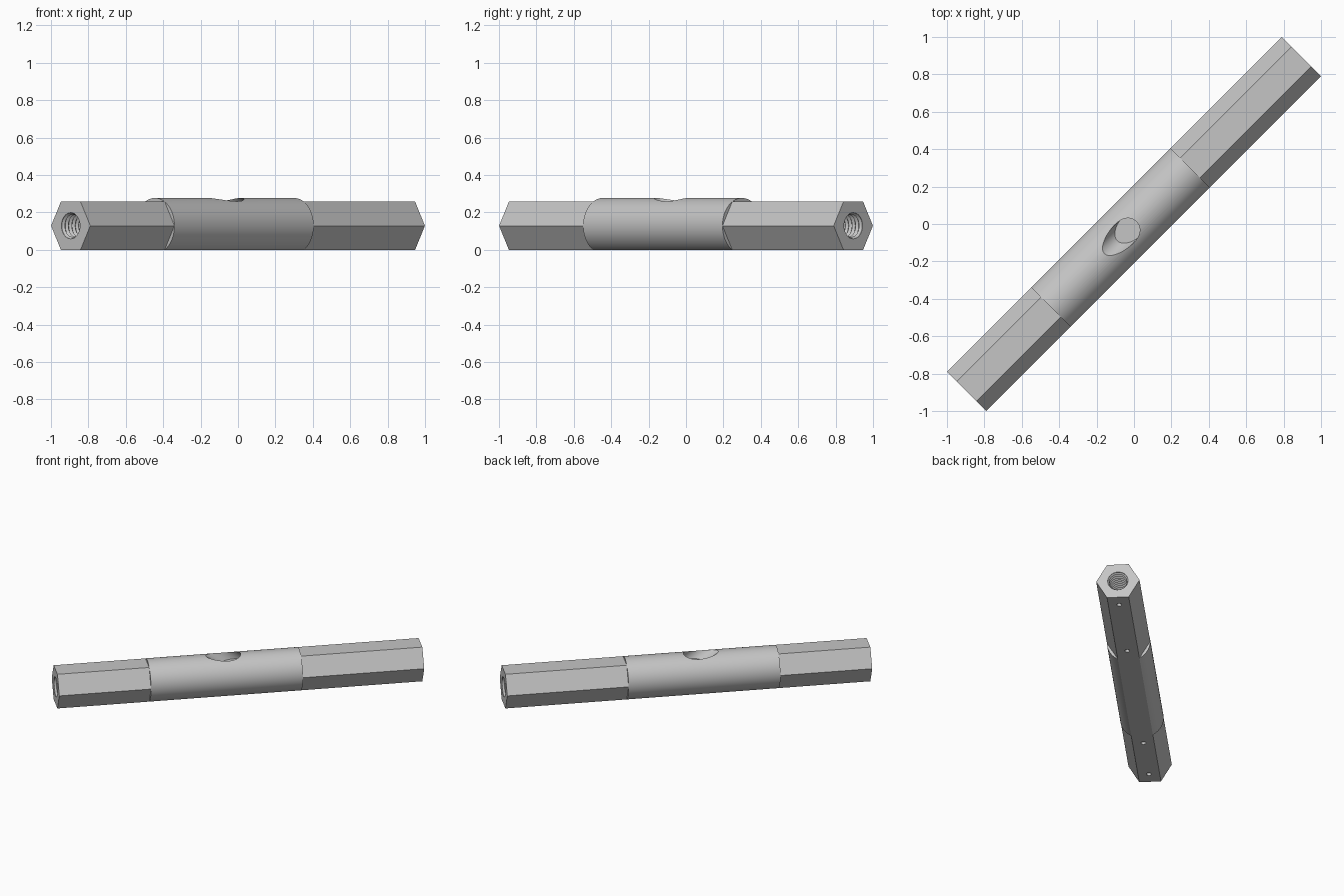
import bpy, bmesh, math
from mathutils import Matrix, Vector

if "Cube" in bpy.data.objects:
    bpy.data.objects.remove(bpy.data.objects["Cube"])

R = 0.1485                       # hexagon corner radius and sleeve radius
A = R * math.cos(math.pi / 6)    # hexagon flat height from the axis
HALF = 1.265                     # half length of the bar
S0, S1 = -0.629, 0.424           # sleeve start and end along the bar
TURN = Matrix.Rotation(math.radians(45), 4, 'Z')

steel = bpy.data.materials.new("grey steel")
steel.diffuse_color = (0.56, 0.56, 0.56, 1)
steel.use_nodes = True
steel.node_tree.nodes["Principled BSDF"].inputs["Base Color"].default_value = steel.diffuse_color


def loft(name, rings):
    """Closed skin through rings of equal point count, turned onto the diagonal."""
    bm = bmesh.new()
    loops = [[bm.verts.new(TURN @ Vector(p)) for p in ring] for ring in rings]
    n = len(loops[0])
    for a, b in zip(loops, loops[1:]):
        for i in range(n):
            j = (i + 1) % n
            bm.faces.new((a[i], a[j], b[j], b[i]))
    bm.faces.new(loops[0][::-1])
    bm.faces.new(loops[-1])
    bmesh.ops.remove_doubles(bm, verts=bm.verts, dist=1e-5)
    bmesh.ops.recalc_face_normals(bm, faces=bm.faces)
    me = bpy.data.meshes.new(name)
    bm.to_mesh(me)
    bm.free()
    me.materials.append(steel)
    ob = bpy.data.objects.new(name, me)
    bpy.context.collection.objects.link(ob)
    return ob


def section(t, rounded):
    """Hexagon outline, or a round one with a flat underside."""
    pts = []
    for i in range(72):
        ang = 2 * math.pi * i / 72
        off = (ang % (math.pi / 3)) - math.pi / 6
        if i % 12 == 0:
            off = math.pi / 6
        under = 48 <= i <= 60
        r = R if rounded and not under else A / math.cos(off)
        pts.append((t, r * math.cos(ang), A + r * math.sin(ang)))
    return pts


def circle_x(t, r, n=40):
    return [(t, r * math.cos(2 * math.pi * i / n), A + r * math.sin(2 * math.pi * i / n))
            for i in range(n)]


def ellipse_z(t, z, a, b, n=48):
    return [(t + a * math.cos(2 * math.pi * i / n), b * math.sin(2 * math.pi * i / n), z)
            for i in range(n)]


# Hexagonal bar with the rounded middle sleeve
bar = loft("threaded_bar", [section(-HALF, False), section(S0, False), section(S0, True),
                            section(S1, True), section(S1, False), section(HALF, False)])
cutters = []

# Threaded bores in both ends
for side, inner in ((-1, S0), (1, S1)):
    depth = HALF - abs(inner)
    teeth = int(depth / 0.026)
    rings = [circle_x(side * (HALF + 0.02), 0.07)]
    for k in range(teeth):
        t = HALF - 0.003 - k * 0.026
        rings += [circle_x(side * t, 0.07), circle_x(side * (t - 0.013), 0.06)]
    rings.append(circle_x(inner, 0.06))
    cutters.append(loft("bore_cutter", rings))

# Slanted blind hole in the top of the sleeve
top, floor, slope = A + R, 0.207, 1.39
cutters.append(loft("slanted_hole_cutter",
                    [ellipse_z(-0.103 + (top - z) * slope, z, 0.121, 0.07)
                     for z in (floor, 0.32)]))

# Small screw holes in the underside
for t in (-1.16, -0.734, 0.529, 1.16):
    cutters.append(loft("screw_hole_cutter",
                        [ellipse_z(t, z, 0.017, 0.017, 20) for z in (-0.03, 0.1)]))

# Cut all holes and clear the helpers
bpy.context.view_layer.objects.active = bar
bar.select_set(True)
for c in cutters:
    c.hide_render = True
    m = bar.modifiers.new("cut", 'BOOLEAN')
    m.operation = 'DIFFERENCE'
    m.solver = 'EXACT'
    m.object = c
    bpy.ops.object.modifier_apply(modifier=m.name)
    bpy.data.objects.remove(c)

bpy.ops.object.shade_smooth_by_angle(angle=math.radians(25))
